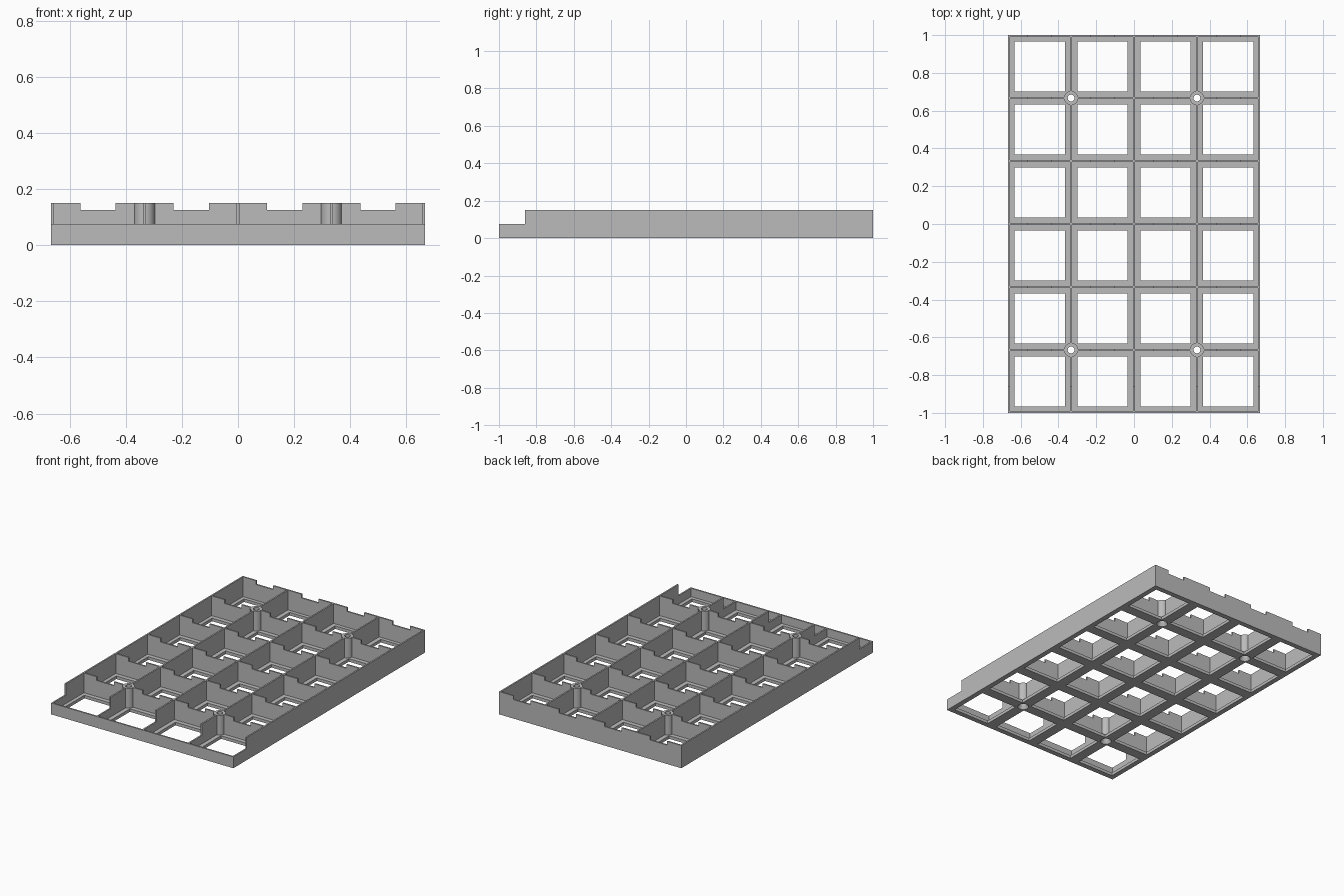
import bpy
import bmesh
import math

if "Cube" in bpy.data.objects:
    bpy.data.objects.remove(bpy.data.objects["Cube"], do_unlink=True)

COLS, ROWS = 4, 6
HX, HY = 0.666, 1.0            # half width, half length
PX, PY = 2 * HX / COLS, 2 * HY / ROWS
TOP, LOW, FLOOR = 0.15, 0.075, 0.02
WALL = 0.01
HOLE = 0.133                   # half size of a floor opening
NOTCH, NOTCH_Z = 0.0625, 0.125
STEP_Y = -0.86                 # walls drop to LOW in front of this

grey = bpy.data.materials.new("plain grey")
grey.use_nodes = True
grey.diffuse_color = (0.5, 0.5, 0.5, 1)
grey.node_tree.nodes["Principled BSDF"].inputs["Base Color"].default_value = (0.5, 0.5, 0.5, 1)


def finish(bm, name):
    bmesh.ops.recalc_face_normals(bm, faces=bm.faces)
    mesh = bpy.data.meshes.new(name)
    bm.to_mesh(mesh)
    bm.free()
    mesh.materials.append(grey)
    obj = bpy.data.objects.new(name, mesh)
    bpy.context.collection.objects.link(obj)
    return obj


def wall(name, outline, place, offset):
    """Extrude an outline by a vector; place maps (u, z) to a 3D point."""
    bm = bmesh.new()
    face = bm.faces.new([bm.verts.new(place(u, z)) for u, z in outline])
    new = bmesh.ops.extrude_face_region(bm, geom=[face])["geom"]
    bmesh.ops.translate(bm, vec=offset, verts=[v for v in new if isinstance(v, bmesh.types.BMVert)])
    return finish(bm, name)


def lathe(name, profile, x, y, sides=32):
    bm = bmesh.new()
    rings = []
    for r, z in profile:
        rings.append([bm.verts.new((x + r * math.cos(math.tau * i / sides),
                                    y + r * math.sin(math.tau * i / sides), z))
                      for i in range(sides)])
    for a, b in zip(rings, rings[1:]):
        for i in range(sides):
            j = (i + 1) % sides
            bm.faces.new((a[i], a[j], b[j], b[i]))
    bm.faces.new(rings[0])
    bm.faces.new(rings[-1])
    return finish(bm, name)


# Floor grid with square openings
def lines(count, pitch, half):
    centres = [-half + pitch * (i + 0.5) for i in range(count)]
    return [-half + WALL] + [c + s * HOLE for c in centres for s in (-1, 1)] + [half - WALL]


xs, ys = lines(COLS, PX, HX), lines(ROWS, PY, HY)
bm = bmesh.new()
grid = [[bm.verts.new((x, y, 0)) for y in ys] for x in xs]
for i in range(len(xs) - 1):
    for j in range(len(ys) - 1):
        if not (i % 2 and j % 2):
            bm.faces.new((grid[i][j], grid[i + 1][j], grid[i + 1][j + 1], grid[i][j + 1]))
new = bmesh.ops.extrude_face_region(bm, geom=bm.faces[:])["geom"]
bmesh.ops.translate(bm, vec=(0, 0, FLOOR), verts=[v for v in new if isinstance(v, bmesh.types.BMVert)])
floor = finish(bm, "floor_grid")
parts = [floor]

# Lengthwise walls, stepped down at the front
for i in range(COLS + 1):
    outer = i in (0, COLS)
    end, base = (HY, 0) if outer else (HY - WALL / 2, WALL)
    x = max(-HX, min(HX - WALL, -HX + i * PX - WALL / 2))
    outline = [(-end, base), (end, base), (end, TOP), (STEP_Y, TOP), (STEP_Y, LOW), (-end, LOW)]
    name = "side_wall" if outer else "lengthwise_divider"
    parts.append(wall(name, outline, lambda u, z: (x, u, z), (WALL, 0, 0)))

# Crosswise walls, notched over each cell; the front one is low and plain
for j in range(ROWS + 1):
    outer = j in (0, ROWS)
    end, base = HX - WALL, 0 if outer else WALL
    y = max(-HY, min(HY - WALL, -HY + j * PY - WALL / 2))
    outline = [(end, base), (-end, base)]
    if j == 0:
        outline += [(-end, LOW), (end, LOW)]
    else:
        outline.append((-end, TOP))
        for c in range(COLS):
            m = -HX + PX * (c + 0.5)
            outline += [(m - NOTCH, TOP), (m - NOTCH, NOTCH_Z), (m + NOTCH, NOTCH_Z), (m + NOTCH, TOP)]
        outline.append((end, TOP))
    name = "front_lip" if j == 0 else "back_wall" if outer else "crosswise_divider"
    parts.append(wall(name, outline, lambda u, z: (u, y, z), (0, WALL, 0)))

# Screw posts and their countersunk bores
cutters = []
for sx in (-1, 1):
    for sy in (-1, 1):
        x, y = sx * PX, sy * 2 * PY
        parts.append(lathe("screw_post", [(0.037, WALL), (0.037, TOP)], x, y))
        bore = [(0.035, -0.01), (0.034, 0.003), (0.018, 0.03), (0.018, TOP + 0.02)]
        cutters.append(lathe("bore_cutter", bore, x, y))


def overlaps(a, b):
    def span(o, k):
        values = [v.co[k] for v in o.data.vertices]
        return min(values), max(values)
    return all(span(a, k)[0] < span(b, k)[1] and span(b, k)[0] < span(a, k)[1] for k in (0, 1))


for part in parts:
    for cutter in cutters:
        if overlaps(part, cutter):
            mod = part.modifiers.new("bore", 'BOOLEAN')
            mod.operation = 'DIFFERENCE'
            mod.solver = 'EXACT'
            mod.object = cutter
    bpy.ops.object.select_all(action='DESELECT')
    bpy.context.view_layer.objects.active = part
    part.select_set(True)
    for mod in list(part.modifiers):
        bpy.ops.object.modifier_apply(modifier=mod.name)
    if part.name.startswith("screw_post"):
        bpy.ops.object.shade_smooth_by_angle(angle=math.radians(35))

for cutter in cutters:
    bpy.data.objects.remove(cutter, do_unlink=True)
